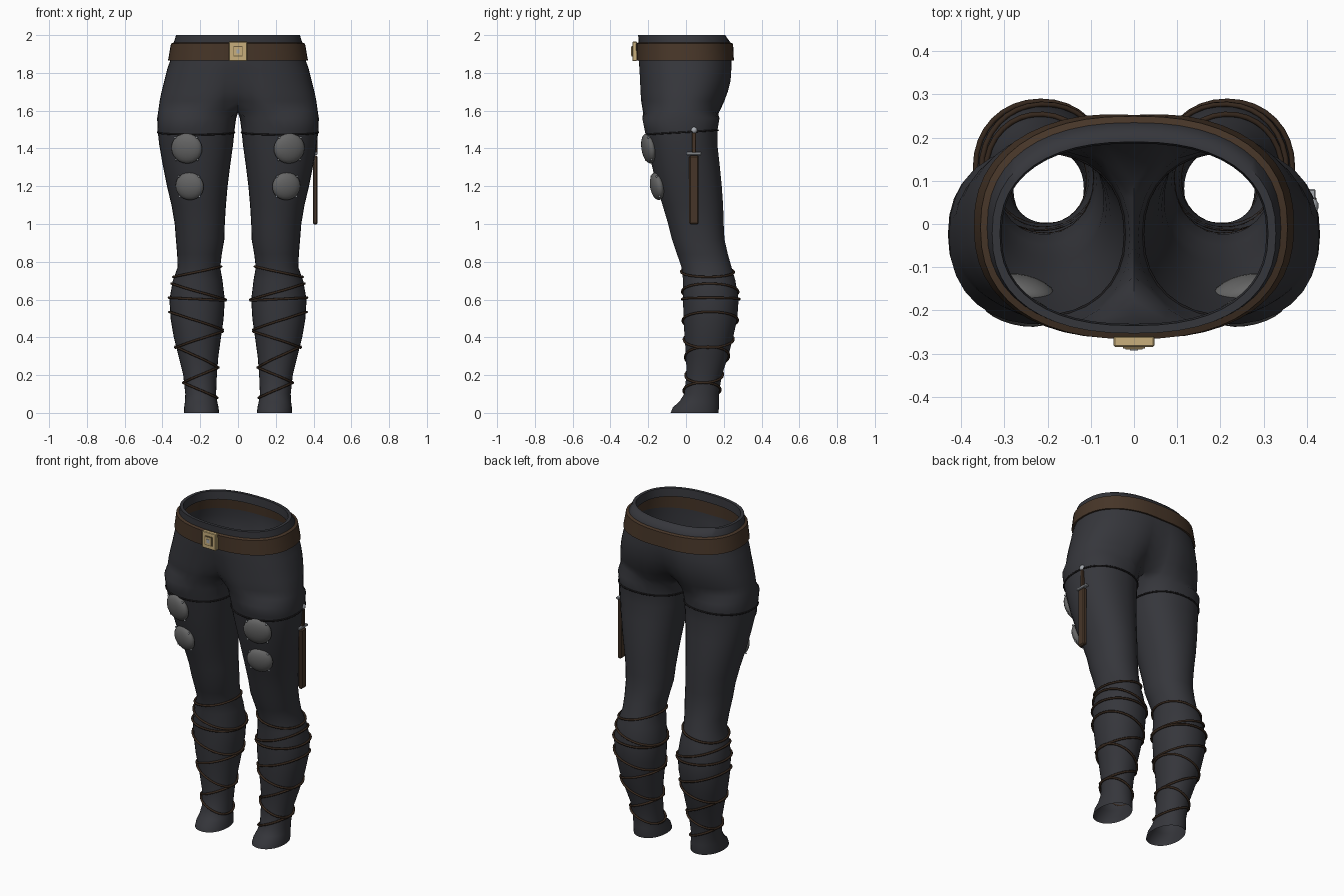
import bpy, bmesh, math
from mathutils import Vector, Matrix

if "Cube" in bpy.data.objects:
    bpy.data.objects.remove(bpy.data.objects["Cube"])


def material(name, rgb):
    m = bpy.data.materials.new(name)
    m.diffuse_color = (*rgb, 1)
    m.use_nodes = True
    m.node_tree.nodes["Principled BSDF"].inputs["Base Color"].default_value = m.diffuse_color
    return m


CLOTH = material("charcoal cloth", (0.036, 0.037, 0.044))
STRAP = material("black strap", (0.012, 0.011, 0.012))
BELT = material("brown leather", (0.062, 0.036, 0.021))
CORD = material("dark brown cord", (0.035, 0.020, 0.012))
GOLD = material("pale gold", (0.58, 0.43, 0.20))
DARKGOLD = material("dark gold", (0.17, 0.12, 0.055))
STEEL = material("grey steel", (0.13, 0.13, 0.13))
SILVER = material("silver", (0.38, 0.40, 0.43))

# Hip sections: z, half width, front y, back y, depth of the centre cleft
HIP = [(1.60, .422, -.240, .190, .50), (1.65, .415, -.247, .212, .28),
       (1.70, .405, -.250, .230, .16), (1.76, .390, -.252, .245, .10),
       (1.82, .375, -.254, .248, .05), (1.87, .357, -.255, .246, .02),
       (1.96, .340, -.252, .235, 0), (2.00, .328, -.253, .208, 0)]
# Leg sections: z, inner x, outer x, front y, back y
LEG = [(0.00, .100, .286, -.082, .172), (.03, .103, .285, -.070, .175),
       (.06, .110, .281, -.035, .174), (.10, .116, .279, -.010, .174),
       (.20, .112, .290, .002, .190), (.30, .104, .315, 0, .224),
       (.40, .090, .340, -.008, .250), (.50, .076, .357, -.014, .272),
       (.60, .070, .363, -.016, .279), (.70, .082, .345, -.016, .262),
       (.77, .094, .320, -.024, .242), (.84, .086, .322, -.048, .222),
       (.92, .072, .329, -.075, .204), (1.00, .070, .335, -.095, .200),
       (1.10, .064, .352, -.125, .197), (1.20, .055, .376, -.155, .190),
       (1.32, .040, .400, -.184, .178), (1.42, .026, .417, -.204, .167),
       (1.50, .018, .426, -.220, .168), (1.56, .010, .428, -.232, .178)]


def section(table, z):
    """Linear interpolation between table rows."""
    z = min(max(z, table[0][0]), table[-1][0])
    for a, b in zip(table, table[1:]):
        if z <= b[0]:
            t = (z - a[0]) / (b[0] - a[0])
            return [p + (q - p) * t for p, q in zip(a, b)][1:]


def power(v, n):
    return math.copysign(abs(v) ** (2 / n), v)


def hip_point(z, a, off=0):
    """Right half of the hips, a from -90 (front) to 90 degrees (back)."""
    w, f, b, c = section(HIP, z)
    x = (w + off) * power(max(math.cos(a), 0), 2.35)
    if abs(abs(a) - math.pi / 2) < 1e-6:
        x = 0
    y = (f + b) / 2 + ((b - f) / 2 + off) * power(math.sin(a), 2.35)
    return Vector((x, y * (1 - c * math.exp(-(x / .075) ** 2)), z))


def leg_point(z, a, off=0):
    i, o, f, b = section(LEG, z)
    n = 2.1 + .25 * max(0, z - 1)
    return Vector(((i + o) / 2 + ((o - i) / 2 + off) * power(math.cos(a), n),
                   (f + b) / 2 + ((b - f) / 2 + off) * power(math.sin(a), n), z))


def finish(name, bm, mat, angle=40, recalc=True):
    if recalc:
        bmesh.ops.recalc_face_normals(bm, faces=bm.faces)
    me = bpy.data.meshes.new(name)
    bm.to_mesh(me)
    bm.free()
    me.materials.append(mat)
    ob = bpy.data.objects.new(name, me)
    bpy.context.collection.objects.link(ob)
    bpy.ops.object.select_all(action='DESELECT')
    ob.select_set(True)
    bpy.context.view_layer.objects.active = ob
    bpy.ops.object.shade_smooth_by_angle(angle=math.radians(angle))
    return ob


def bridge(bm, r0, r1, closed):
    n = len(r0)
    for k in range(n if closed else n - 1):
        j = (k + 1) % n
        bm.faces.new((r0[k], r0[j], r1[j], r1[k]))


# Trousers: half rings for the hips, then full rings down each leg
M, K = 24, 6
SPREAD = math.radians(145)
hip_angles = [math.radians(-90 + 180 * k / M) for k in range(M + 1)]
leg_angles = [-SPREAD + 2 * SPREAD * k / M for k in range(M + 1)]
leg_angles += [SPREAD + (2 * math.pi - 2 * SPREAD) * k / K for k in range(1, K)]
bm = bmesh.new()
for s in (1, -1):
    def ring(points):
        return [bm.verts.new((s * p.x, p.y, p.z)) for p in points]
    # rolled-in hem at the waist
    rows = [ring(hip_point(2, a, -.022) - Vector((0, 0, .05)) for a in hip_angles),
            ring(hip_point(2, a, -.018) for a in hip_angles)]
    rows += [ring(hip_point(r[0], a) for a in hip_angles) for r in reversed(HIP)]
    for r0, r1 in zip(rows, rows[1:]):
        bridge(bm, r0, r1, False)
    # crotch seam closes the lowest half ring
    front, back = rows[-1][0].co, rows[-1][-1].co
    seam = [back.lerp(front, k / K) - Vector((0, 0, .012 * math.sin(math.pi * k / K)))
            for k in range(1, K)]
    last = rows[-1] + ring(seam)
    for r in reversed(LEG):
        nxt = ring(leg_point(r[0], a) for a in leg_angles)
        bridge(bm, last, nxt, True)
        last = nxt
bmesh.ops.remove_doubles(bm, verts=bm.verts, dist=.0005)
finish("trousers", bm, CLOTH, 60)

# Belt: closed band around the hips
bm = bmesh.new()
rings = []
for z, off in ((1.868, -.002), (1.866, .012), (1.955, .014), (1.962, -.002)):
    half = [hip_point(z, a, off) for a in hip_angles]
    loop = half + [Vector((-p.x, p.y, p.z)) for p in reversed(half[1:-1])]
    rings.append([bm.verts.new(p) for p in loop])
for k in range(4):
    bridge(bm, rings[k], rings[(k + 1) % 4], True)
finish("belt", bm, BELT)


def box(name, center, size, mat, bevel=0):
    bm = bmesh.new()
    bmesh.ops.create_cube(bm, size=1, matrix=Matrix.Translation(center) @ Matrix.Diagonal((*size, 1)))
    if bevel:
        bmesh.ops.bevel(bm, geom=bm.edges[:], offset=bevel, segments=1, affect='EDGES')
    return finish(name, bm, mat, 20)


def ball(name, matrix, mat, u=16, v=10):
    bm = bmesh.new()
    bmesh.ops.create_uvsphere(bm, u_segments=u, v_segments=v, radius=1, matrix=matrix)
    return finish(name, bm, mat, 60)


# Buckle: plate, dark frame, raised stud
box("buckle_plate", (0, -.272, 1.914), (.094, .024, .102), GOLD, .003)
box("buckle_frame", (0, -.285, 1.914), (.050, .006, .056), DARKGOLD)
box("buckle_inlay", (0, -.287, 1.914), (.040, .006, .046), GOLD)
box("buckle_stud", (0, -.289, 1.914), (.018, .006, .022), SILVER)


def cord(name, points, radius, mat):
    cu = bpy.data.curves.new(name, 'CURVE')
    cu.dimensions = '3D'
    cu.bevel_depth = radius
    cu.bevel_resolution = 1
    sp = cu.splines.new('POLY')
    sp.points.add(len(points) - 1)
    for q, p in zip(sp.points, points):
        q.co = (*p, 1)
    sp.use_cyclic_u = True
    cu.materials.append(mat)
    ob = bpy.data.objects.new(name, cu)
    bpy.context.collection.objects.link(ob)


# Calf cords (outer height, inner height), thigh straps, thigh plates
WRAPS = [(.72, .775), (.685, .60), (.61, .595), (.535, .44),
         (.345, .43), (.35, .24), (.16, .24), (.16, .08)]
turn = [2 * math.pi * k / 32 for k in range(32)]
for s, side in ((1, "left"), (-1, "right")):
    flip = Vector((s, 1, 1))
    for n, (zo, zi) in enumerate(WRAPS):
        pts = [leg_point((zo + zi) / 2 + (zo - zi) / 2 * math.cos(a), a, .005) * flip for a in turn]
        cord(f"{side}_calf_cord_{n + 1}", pts, .0065, CORD)
    pts = [leg_point(1.485 + .012 * math.sin(a), a, .001) * flip for a in turn]
    cord(f"{side}_thigh_strap", pts, .005, STRAP)
    for label, z, r in (("upper", 1.40, .084), ("lower", 1.20, .077)):
        pos = leg_point(z, math.radians(-77), .002) * flip
        rot = Matrix.Rotation(math.radians(14 * s), 4, 'Z') @ Matrix.Rotation(math.radians(9), 4, 'X')
        base = Matrix.Translation(pos) @ rot
        ball(f"{side}_{label}_thigh_plate", base @ Matrix.Diagonal((r, .034, r * .96, 1)), STEEL, 20, 12)
        for k in range(4):
            a = math.radians(45 + 90 * k)
            spot = base @ Matrix.Translation((r * math.cos(a), -.008, r * math.sin(a)))
            ball(f"{side}_{label}_rivet_{k + 1}", spot @ Matrix.Scale(.006, 4), SILVER, 8, 5)

# Sheathed dagger on the outer thigh
box("dagger_sheath", (.409, .042, 1.18), (.026, .050, .365), BELT, .007)
box("dagger_guard", (.409, .042, 1.373), (.022, .078, .014), SILVER, .003)
box("dagger_grip", (.411, .042, 1.43), (.018, .022, .11), BELT, .004)
ball("dagger_pommel", Matrix.Translation((.413, .042, 1.497)) @ Matrix.Diagonal((.014, .018, .017, 1)), SILVER, 10, 6)
